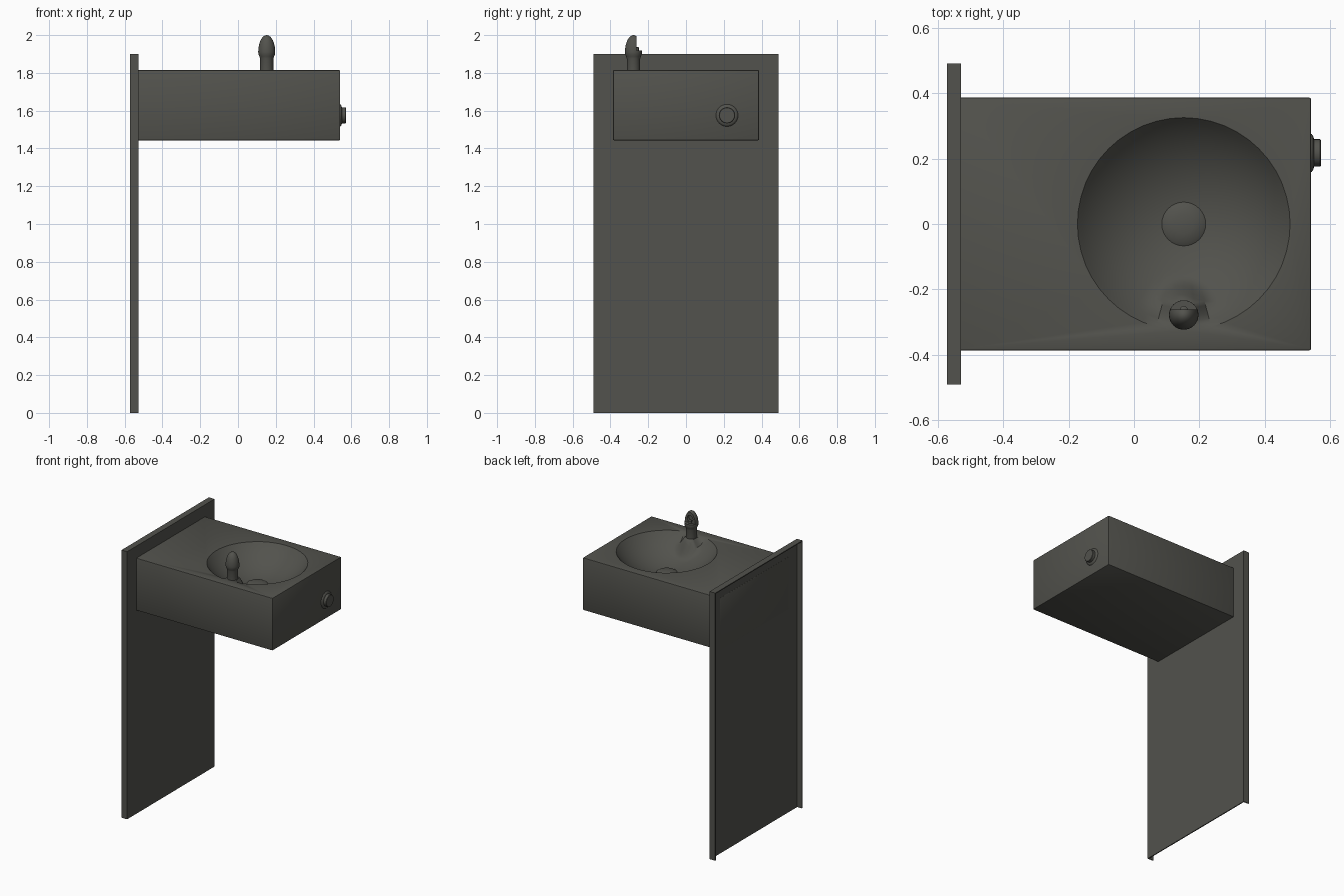
import bpy, bmesh, math
from mathutils import Matrix, Vector

cube = bpy.data.objects.get("Cube")
if cube:
    bpy.data.objects.remove(cube, do_unlink=True)

COLOR = (0.085, 0.085, 0.074, 1)
steel = bpy.data.materials.new("dark_grey_steel")
steel.diffuse_color = COLOR
steel.use_nodes = True
bsdf = steel.node_tree.nodes["Principled BSDF"]
bsdf.inputs["Base Color"].default_value = COLOR

TOP = 1.815                      # height of the basin top
BOWL_X, BOWL_R, DEPTH = 0.152, 0.325, 0.155
SPOUT_Y = -0.278


def finish(name, bm):
    bmesh.ops.recalc_face_normals(bm, faces=bm.faces[:])
    me = bpy.data.meshes.new(name)
    bm.to_mesh(me)
    bm.free()
    me.materials.append(steel)
    ob = bpy.data.objects.new(name, me)
    bpy.context.collection.objects.link(ob)
    return ob


def activate(ob):
    bpy.ops.object.select_all(action='DESELECT')
    ob.select_set(True)
    bpy.context.view_layer.objects.active = ob


def smooth(ob, angle=40):
    activate(ob)
    bpy.ops.object.shade_smooth_by_angle(angle=math.radians(angle))


def box(name, lo, hi, bevel=0):
    lo, hi = Vector(lo), Vector(hi)
    bm = bmesh.new()
    bmesh.ops.create_cube(bm, size=1, matrix=Matrix.Translation((lo + hi) / 2)
                          @ Matrix.Diagonal((hi - lo).to_4d()))
    if bevel:
        bmesh.ops.bevel(bm, geom=bm.edges[:], offset=bevel, segments=2,
                        profile=0.5, affect='EDGES')
    return finish(name, bm)


def lathe(name, profile, matrix, steps=32):
    """Spin (radius, height) points about the local z axis."""
    bm = bmesh.new()
    vs = [bm.verts.new((r, 0, z)) for r, z in profile]
    es = [bm.edges.new(p) for p in zip(vs, vs[1:])]
    bmesh.ops.spin(bm, geom=vs + es, cent=(0, 0, 0), axis=(0, 0, 1),
                   angle=math.tau, steps=steps, use_duplicate=False)
    bmesh.ops.remove_doubles(bm, verts=bm.verts[:], dist=1e-5)
    bm.transform(matrix)
    return finish(name, bm)


def cut(ob, cutter):
    cutter.hide_render = True
    mod = ob.modifiers.new("cut", 'BOOLEAN')
    mod.operation, mod.solver, mod.object = 'DIFFERENCE', 'EXACT', cutter
    activate(ob)
    bpy.ops.object.modifier_apply(modifier=mod.name)
    bpy.data.objects.remove(cutter, do_unlink=True)


def bowl_height(x, y):
    """Spherical bowl with a sloped ledge under the spout."""
    radius = (BOWL_R ** 2 + DEPTH ** 2) / (2 * DEPTH)
    rr = min(x * x + y * y, BOWL_R ** 2)
    bowl = TOP - DEPTH + radius - math.sqrt(radius ** 2 - rr)
    d = math.hypot(x, y - SPOUT_Y)
    ledge = TOP - 0.002 - 2.1 * max(0, d - 0.05)
    gap, blend = bowl - ledge, 0.025
    k = max(blend - abs(gap), 0) / blend
    return min(max(bowl, ledge) + k * k * blend / 4, max(TOP - 0.002, bowl))


def bowl_cutter(segments=48, rings=24):
    bm = bmesh.new()
    loops = []
    for i in range(1, rings + 1):
        r = BOWL_R * i / rings
        ring = []
        for j in range(segments):
            a = math.tau * j / segments
            x, y = r * math.cos(a), r * math.sin(a)
            ring.append(bm.verts.new((BOWL_X + x, y, bowl_height(x, y))))
        loops.append(ring)
    loops.append([bm.verts.new((v.co.x, v.co.y, TOP + 0.1)) for v in loops[-1]])
    for a, b in zip(loops, loops[1:]):
        for j in range(segments):
            k = (j + 1) % segments
            bm.faces.new((a[j], a[k], b[k], b[j]))
    bm.faces.new(loops[0])
    bm.faces.new(loops[-1])
    return finish("bowl_cutter", bm)


# Wall panel: thin sheet with folded flanges, open at the back and bottom
box("panel_sheet", (-0.535, -0.49, 0), (-0.528, 0.49, 1.9))
for side, s in (("left", 1), ("right", -1)):
    ys = sorted((s * 0.483, s * 0.49))
    box(side + "_flange", (-0.572, ys[0], 0), (-0.53, ys[1], 1.9))
box("top_flange", (-0.572, -0.49, 1.893), (-0.53, 0.49, 1.9))

# Basin housing with the sunken bowl
basin = box("basin", (-0.537, -0.386, 1.443), (0.541, 0.386, TOP), bevel=0.005)
cut(basin, bowl_cutter())
smooth(basin, 35)

# Domed drain cover
drain = lathe("drain", [(0, 0.012), (0.03, 0.01), (0.055, 0.005), (0.067, -0.002),
                        (0.067, -0.015), (0, -0.015)],
              Matrix.Translation((BOWL_X, 0, TOP - DEPTH + 0.01)))
smooth(drain)

# Push button on the side, with a flared collar
to_side = Matrix.Translation((0.54, 0.217, 1.575)) @ Matrix.Rotation(math.pi / 2, 4, 'Y')
collar = lathe("button_collar", [(0, -0.003), (0.06, -0.003), (0.058, 0.003),
                                 (0.05, 0.008), (0.043, 0.01), (0, 0.01)], to_side)
button = lathe("button", [(0, 0), (0.042, 0), (0.042, 0.029), (0.04, 0.031),
                          (0, 0.031)], to_side)
for ob in (collar, button):
    smooth(ob)

# Spout: stem and egg-shaped head, cut away above the outlet
stand = Matrix.Translation((BOWL_X, SPOUT_Y, TOP))
head = [(0.045 * math.cos(a), 0.095 + 0.09 * math.sin(a))
        for a in (math.pi / 2 * i / 10 for i in range(10))]
spout = lathe("spout", [(0, -0.02), (0.035, -0.02), (0.035, 0.06), (0.039, 0.072),
                        (0.044, 0.083)] + head + [(0, 0.185)], stand)
cut(spout, box("front_cutter", (0, -0.262, 1.918), (0.3, -0.2, 2.1)))
recess = lathe("recess_cutter", [(0, -0.02), (0.022, -0.02), (0.022, 0.02), (0, 0.02)],
               Matrix.Translation((BOWL_X, -0.262, 1.948))
               @ Matrix.Rotation(math.pi / 2, 4, 'X'))
cut(spout, recess)
smooth(spout)

# Small nozzle inside the outlet
nozzle = lathe("nozzle", [(0, -0.012), (0.012, -0.012), (0.012, 0.008), (0.006, 0.012),
                          (0, 0.012)], Matrix.Translation((BOWL_X, -0.262, 1.926)), 16)
smooth(nozzle)
